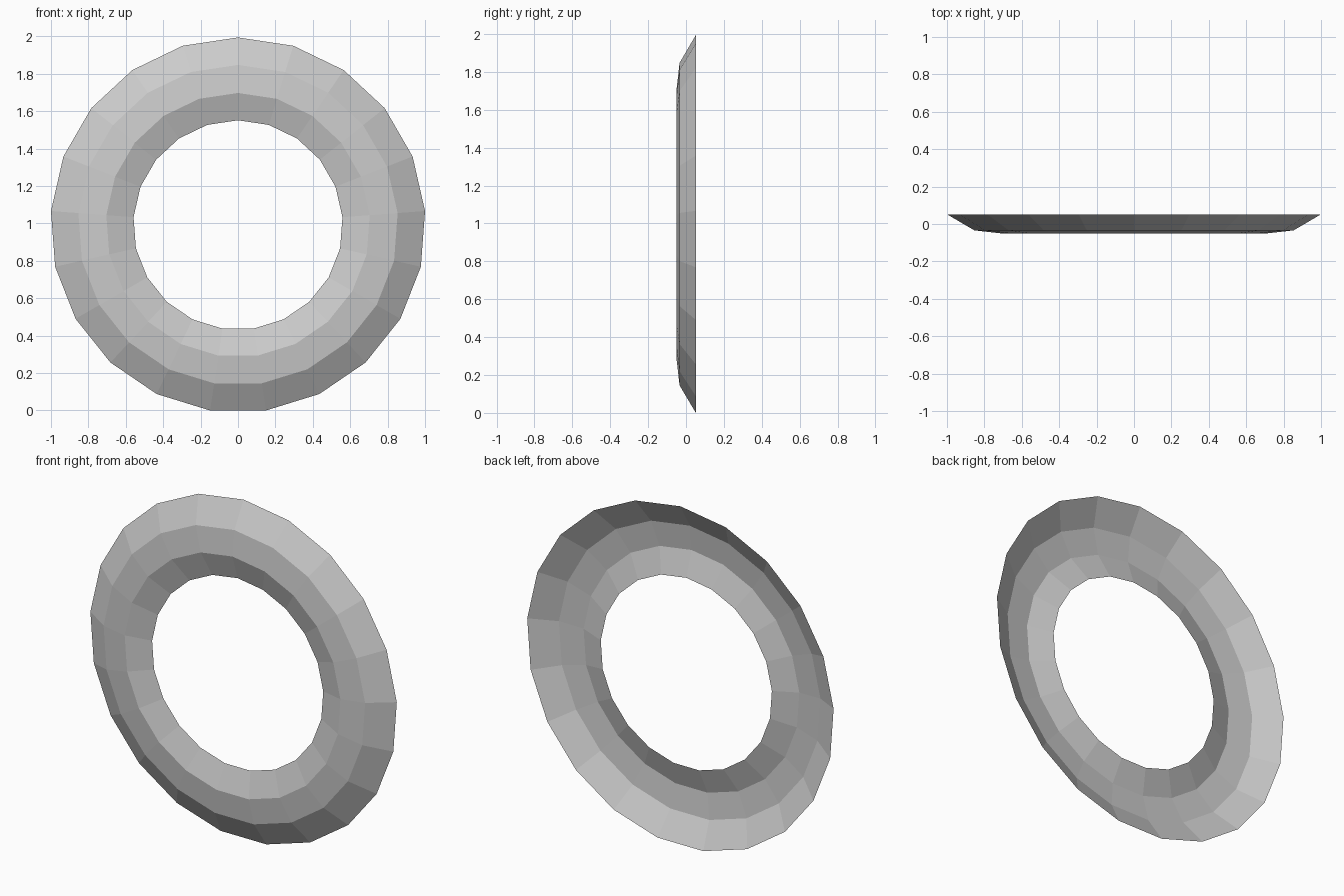
import bpy, bmesh
from math import sin, cos, pi

if "Cube" in bpy.data.objects:
    bpy.data.objects.remove(bpy.data.objects["Cube"])

SIDES = 21
# open cross-section of the ring: (radius, y), outer rim to inner rim
PROFILE = [(1.0028, 0.052), (0.856, -0.034), (0.706, -0.051), (0.56, -0.003)]
CENTRE_Z = PROFILE[0][0] * cos(pi / SIDES)

# sweep the profile around the y axis, one vertex pointing straight up
bm = bmesh.new()
rings = []
for r, y in PROFILE:
    ring = []
    for i in range(SIDES):
        a = 2 * pi * i / SIDES
        ring.append(bm.verts.new((r * sin(a), y, CENTRE_Z + r * cos(a))))
    rings.append(ring)

for outer, inner in zip(rings, rings[1:]):
    for i in range(SIDES):
        j = (i + 1) % SIDES
        bm.faces.new((outer[i], inner[i], inner[j], outer[j]))

# make the convex side face the front
bm.normal_update()
if sum(f.normal.y for f in bm.faces) > 0:
    bmesh.ops.reverse_faces(bm, faces=bm.faces[:])

mesh = bpy.data.meshes.new("ring_shell")
bm.to_mesh(mesh)
bm.free()
bpy.context.collection.objects.link(bpy.data.objects.new("ring_shell", mesh))
